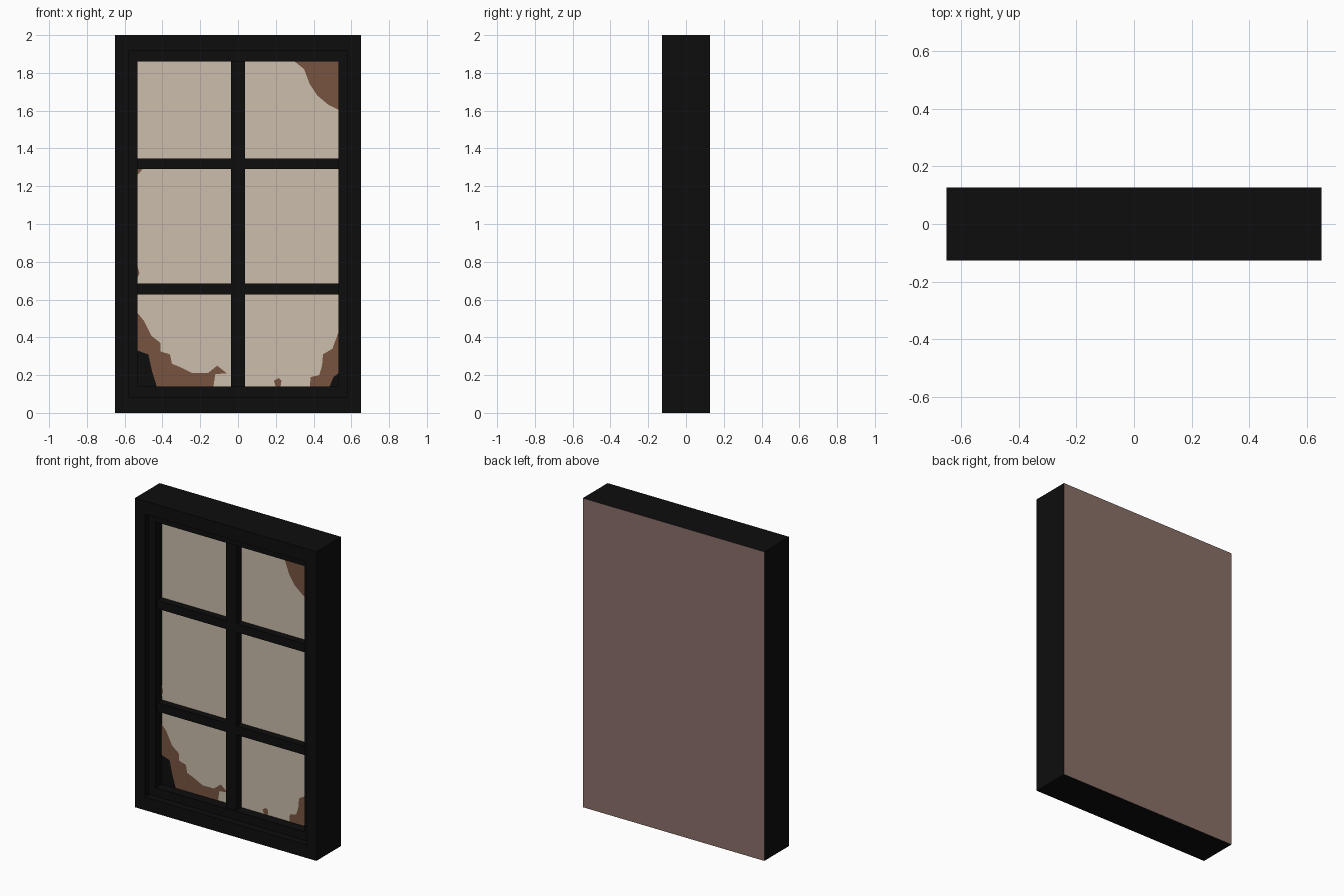
import bpy, bmesh

if "Cube" in bpy.data.objects:
    bpy.data.objects.remove(bpy.data.objects["Cube"])


def srgb(h):
    out = []
    for i in (0, 2, 4):
        c = int(h[i:i + 2], 16) / 255
        out.append(c / 12.92 if c <= 0.04045 else ((c + 0.055) / 1.055) ** 2.4)
    return (*out, 1)


def material(name, h):
    m = bpy.data.materials.new(name)
    m.diffuse_color = srgb(h)
    m.use_nodes = True
    m.node_tree.nodes["Principled BSDF"].inputs["Base Color"].default_value = m.diffuse_color
    return m


BLACK = material("black paint", "0d0d0d")
PANE = material("pale paper", "cbbdab")
STAIN = material("brown stain", "775440")
BACK = material("dull mauve backing", "8a7068")

FRONT, REAR, GLASS_Y = -0.127, 0.127, -0.017


def finish(name, bm, mat):
    me = bpy.data.meshes.new(name)
    bm.to_mesh(me)
    bm.free()
    me.materials.append(mat)
    ob = bpy.data.objects.new(name, me)
    bpy.context.collection.objects.link(ob)
    return ob


def plate(name, pts, y, mat, facing=-1):
    """Flat shape in the xz plane, facing front (-1) or back (+1)."""
    bm = bmesh.new()
    f = bm.faces.new([bm.verts.new((x, y, z)) for x, z in pts])
    f.normal_update()
    if f.normal.y * facing < 0:
        f.normal_flip()
    bmesh.ops.triangulate(bm, faces=bm.faces[:])
    return finish(name, bm, mat)


def rect(x, z0, z1):
    return [(-x, z0), (x, z0), (x, z1), (-x, z1)]


def box(name, x0, x1, y0, y1, z0, z1, mat):
    bm = bmesh.new()
    bmesh.ops.create_cube(bm, size=1)
    for v in bm.verts:
        v.co = (x1 if v.co.x > 0 else x0, y1 if v.co.y > 0 else y0, z1 if v.co.z > 0 else z0)
    return finish(name, bm, mat)


# Stepped frame: rectangular loops (half width, bottom, top, depth) bridged in order
steps = [(0.65, 0, 2, REAR), (0.65, 0, 2, FRONT),
         (0.578, 0.085, 1.915, FRONT), (0.578, 0.085, 1.915, FRONT + 0.045),
         (0.533, 0.14, 1.86, FRONT + 0.045), (0.533, 0.14, 1.86, GLASS_Y)]
bm = bmesh.new()
loops = [[bm.verts.new((x, y, z)) for x, z in rect(hw, z0, z1)] for hw, z0, z1, y in steps]
for a, b in zip(loops, loops[1:]):
    for i in range(4):
        j = (i + 1) % 4
        bm.faces.new((a[i], b[i], b[j], a[j]))
# Outward direction fixed from the first side wall (bottom faces down)
bm.normal_update()
bm.faces.ensure_lookup_table()
if bm.faces[0].normal.z > 0:
    bmesh.ops.reverse_faces(bm, faces=bm.faces[:])
finish("window_frame", bm, BLACK)

# Backing and pane
plate("back_panel", rect(0.65, 0, 2), REAR, BACK, 1)
plate("pane", rect(0.533, 0.14, 1.86), GLASS_Y, PANE)

# Glazing bars
box("vertical_bar", -0.038, 0.036, -0.066, GLASS_Y, 0.14, 1.86, BLACK)
for n, z0, z1 in (("lower", 0.627, 0.684), ("upper", 1.292, 1.346)):
    box(n + "_bar", -0.533, 0.533, -0.065, GLASS_Y, z0, z1, BLACK)

# Torn and stained corners
stains = {
    "stain_lower_left": [(-.533, .53), (-.5, .49), (-.46, .41), (-.41, .37), (-.41, .325), (-.36, .31),
                         (-.35, .26), (-.3, .24), (-.24, .21), (-.16, .21), (-.11, .25), (-.06, .21),
                         (-.12, .205), (-.13, .14), (-.533, .14)],
    "stain_lower_right": [(.533, .43), (.5, .34), (.45, .31), (.445, .25), (.43, .2), (.385, .19),
                          (.38, .14), (.533, .14)],
    "stain_upper_right": [(.3, 1.86), (.35, 1.82), (.38, 1.74), (.42, 1.68), (.48, 1.63), (.533, 1.605),
                          (.533, 1.86)],
    "stain_bottom_spot": [(.2, .14), (.19, .17), (.215, .185), (.23, .17), (.225, .14)],
    "stain_left_spot": [(-.533, 1.29), (-.505, 1.29), (-.533, 1.26)],
    "stain_left_fleck": [(-.533, .78), (-.522, .74), (-.533, .71)],
}
for name, pts in stains.items():
    plate(name, pts, GLASS_Y - 0.002, STAIN)
plate("hole_lower_left", [(-.533, .33), (-.475, .31), (-.455, .22), (-.43, .14), (-.533, .14)],
      GLASS_Y - 0.004, BLACK)
plate("hole_lower_right", [(.533, .21), (.505, .19), (.485, .14), (.533, .14)],
      GLASS_Y - 0.004, BLACK)
